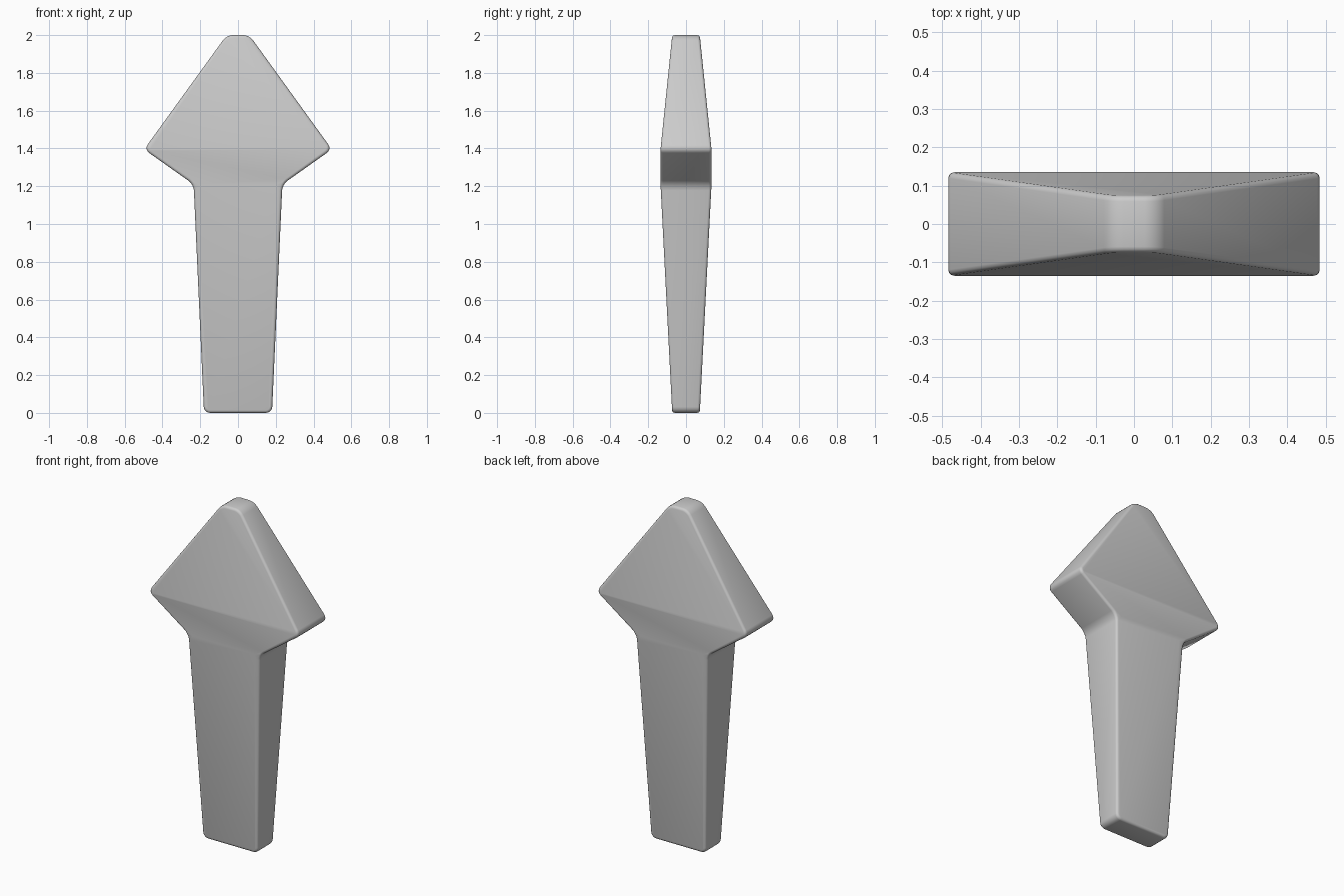
import bpy, bmesh, math

cube = bpy.data.objects.get("Cube")
if cube:
    bpy.data.objects.remove(cube, do_unlink=True)

# One plain grey for the whole model
grey = bpy.data.materials.new("light_grey")
grey.use_nodes = True
colour = (0.6, 0.6, 0.6, 1)
grey.diffuse_color = colour
grey.node_tree.nodes["Principled BSDF"].inputs["Base Color"].default_value = colour

# Levels of the blade: height, half width, half depth
LEVELS = [(0, 0.18, 0.073), (1.21, 0.235, 0.135), (1.395, 0.497, 0.135), (2, 0.06, 0.073)]

bm = bmesh.new()
rings = [[bm.verts.new((sx * w, sy * d, z))
          for sx, sy in ((-1, -1), (1, -1), (1, 1), (-1, 1))]
         for z, w, d in LEVELS]
for low, high in zip(rings, rings[1:]):
    for i in range(4):
        j = (i + 1) % 4
        bm.faces.new((low[i], low[j], high[j], high[i]))
bm.faces.new(rings[0][::-1])
bm.faces.new(rings[-1])


def round_edges(edges, width, segments):
    bmesh.ops.bevel(bm, geom=edges, offset=width, offset_type='OFFSET',
                    segments=segments, profile=0.5, affect='EDGES', clamp_overlap=True)


def runs_in_depth(edge):
    a, b = edge.verts
    return abs(a.co.x - b.co.x) < 0.001 and abs(a.co.z - b.co.z) < 0.001


# Round the corners of the outline, then soften the front and back rims
round_edges([e for e in bm.edges if runs_in_depth(e)], 0.032, 4)
bm.normal_update()
round_edges([e for e in bm.edges if e.calc_face_angle(0) > math.radians(60)], 0.014, 3)
bmesh.ops.recalc_face_normals(bm, faces=bm.faces[:])

mesh = bpy.data.meshes.new("arrow_blade")
bm.to_mesh(mesh)
bm.free()
mesh.materials.append(grey)
blade = bpy.data.objects.new("arrow_blade", mesh)
bpy.context.collection.objects.link(blade)

# Smooth shading
bpy.ops.object.select_all(action='DESELECT')
blade.select_set(True)
bpy.context.view_layer.objects.active = blade
bpy.ops.object.shade_smooth_by_angle(angle=math.radians(35))
